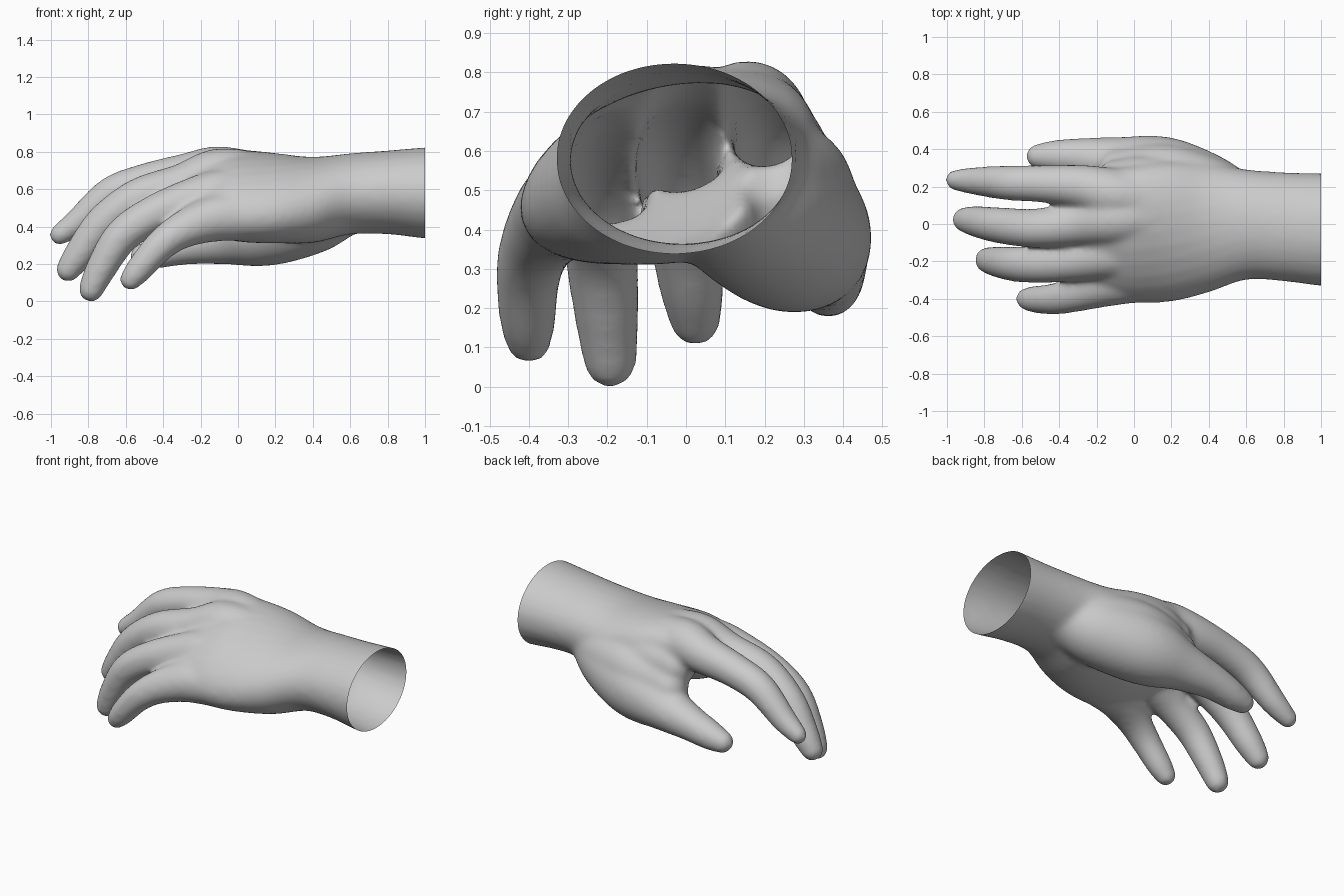
import bpy, bmesh, math
from mathutils import Vector

if "Cube" in bpy.data.objects:
    bpy.data.objects.remove(bpy.data.objects["Cube"])

SIDES = 28
STEPS = 6


def spline(keys):
    """Catmull-Rom through tuples of any length."""
    out = []
    for i in range(len(keys) - 1):
        p = [keys[max(i - 1, 0)], keys[i], keys[i + 1], keys[min(i + 2, len(keys) - 1)]]
        for s in range(STEPS):
            t = s / STEPS
            out.append([0.5 * (2 * b + (c - a) * t + (2 * a - 5 * b + 4 * c - d) * t * t
                               + (3 * b - a - 3 * c + d) * t ** 3) for a, b, c, d in zip(*p)])
    return out + [list(keys[-1])]


def loft(bm, rings):
    """Skin a list of point rings and close both ends."""
    loops = [[bm.verts.new(p) for p in r] for r in rings]
    for a, b in zip(loops, loops[1:]):
        for i in range(SIDES):
            j = (i + 1) % SIDES
            bm.faces.new((a[i], a[j], b[j], b[i]))
    bm.faces.new(loops[0][::-1])
    bm.faces.new(loops[-1])


def body(bm, keys):
    """Elliptical sections: x, centre y, centre z, half width, half height, roll."""
    rings = []
    for x, cy, cz, w, h, roll in spline(keys):
        c, s = math.cos(math.radians(roll)), math.sin(math.radians(roll))
        ring = []
        for k in range(SIDES):
            a = 2 * math.pi * k / SIDES
            u, v = w * math.cos(a), h * math.sin(a)
            ring.append((x, cy + u * c - v * s, cz + u * s + v * c))
        rings.append(ring)
    loft(bm, rings)


def digit(bm, keys):
    """Round tube along x, y, z, radius with a rounded tip."""
    pts = [(Vector(p[:3]), p[3]) for p in spline(keys)]
    rows = []
    for i, (p, r) in enumerate(pts):
        d = (pts[min(i + 1, len(pts) - 1)][0] - pts[max(i - 1, 0)][0]).normalized()
        rows.append((p, r, d))
    p, r, d = rows[-1]
    for k in range(1, 6):
        a = k * math.pi / 2 / 5.3
        rows.append((p + d * r * math.sin(a), r * math.cos(a), d))
    rings = []
    for p, r, d in rows:
        side = d.cross(Vector((0, 0, 1))).normalized()
        up = side.cross(d)
        rings.append([p + r * (side * math.cos(2 * math.pi * k / SIDES)
                               + up * math.sin(2 * math.pi * k / SIDES)) for k in range(SIDES)])
    loft(bm, rings)


bm = bmesh.new()

# forearm, wrist and palm, thinning out between the finger roots
body(bm, [(1.08, -.03, .58, .302, .246, 0), (1.0, -.03, .58, .302, .244, 0),
          (.8, -.015, .583, .292, .224, 0), (.6, -.003, .575, .296, .217, 3),
          (.4, -.02, .543, .35, .225, 11), (.2, -.04, .552, .39, .218, 19),
          (0, -.055, .565, .392, .205, 24), (-.12, -.055, .572, .372, .168, 25),
          (-.22, -.055, .575, .318, .125, 25), (-.33, -.03, .58, .23, .07, 23)])

# fingers
digit(bm, [(.2, .10, .63, .13), (.05, .13, .665, .14), (-.12, .16, .69, .14), (-.28, .20, .675, .117),
           (-.5, .215, .637, .1), (-.68, .22, .573, .093), (-.85, .23, .43, .075),
           (-.953, .235, .357, .057)])
digit(bm, [(.2, .03, .63, .13), (.05, .035, .665, .14), (-.12, .025, .675, .14), (-.3, 0, .62, .117),
           (-.53, -.022, .555, .105), (-.72, -.007, .42, .097), (-.85, .015, .25, .083),
           (-.907, .023, .17, .067)])
digit(bm, [(.05, -.14, .565, .13), (-.1, -.16, .575, .13), (-.25, -.185, .54, .118),
           (-.45, -.212, .465, .103), (-.62, -.215, .35, .096), (-.73, -.202, .18, .083),
           (-.785, -.193, .065, .069)])
digit(bm, [(.05, -.28, .46, .135), (-.13, -.315, .443, .125), (-.3, -.37, .38, .099),
           (-.42, -.4, .295, .085), (-.53, -.403, .17, .073), (-.573, -.40, .118, .061)])

# thumb with its fleshy base
digit(bm, [(.72, .04, .565, .17), (.56, .085, .525, .18), (.4, .16, .465, .208), (.2, .243, .41, .213),
           (.05, .29, .372, .19), (-.1, .328, .335, .14), (-.28, .356, .3, .105),
           (-.43, .362, .262, .086), (-.51, .362, .243, .068)])

# web between thumb and index finger
digit(bm, [(.55, .12, .53, .16), (.4, .18, .51, .18), (.2, .25, .5, .175),
           (.04, .27, .48, .155), (-.08, .285, .455, .115)])
digit(bm, [(.45, .12, .58, .15), (.2, .19, .58, .16), (.02, .215, .585, .15),
           (-.09, .225, .57, .12)])

bmesh.ops.recalc_face_normals(bm, faces=bm.faces)
mesh = bpy.data.meshes.new("hand")
bm.to_mesh(mesh)
bm.free()
hand = bpy.data.objects.new("hand", mesh)
bpy.context.collection.objects.link(hand)

# merge the parts into one skin and soften the joins
rem = hand.modifiers.new("merge", 'REMESH')
rem.mode = 'VOXEL'
rem.voxel_size = 0.014
smo = hand.modifiers.new("soften", 'SMOOTH')
smo.factor = 0.5
smo.iterations = 22
graph = bpy.context.evaluated_depsgraph_get()
skin = bpy.data.meshes.new_from_object(hand.evaluated_get(graph))
hand.modifiers.clear()
hand.data = skin

# open cut end of the forearm
bm = bmesh.new()
bm.from_mesh(skin)
bmesh.ops.bisect_plane(bm, geom=bm.verts[:] + bm.edges[:] + bm.faces[:],
                       plane_co=(1, 0, 0), plane_no=(1, 0, 0), clear_outer=True)
for f in bm.faces:
    f.smooth = True
bm.to_mesh(skin)
bm.free()

grey = bpy.data.materials.new("light grey")
grey.diffuse_color = (.6, .6, .6, 1)
grey.use_nodes = True
grey.node_tree.nodes["Principled BSDF"].inputs["Base Color"].default_value = grey.diffuse_color
skin.materials.clear()
skin.materials.append(grey)
